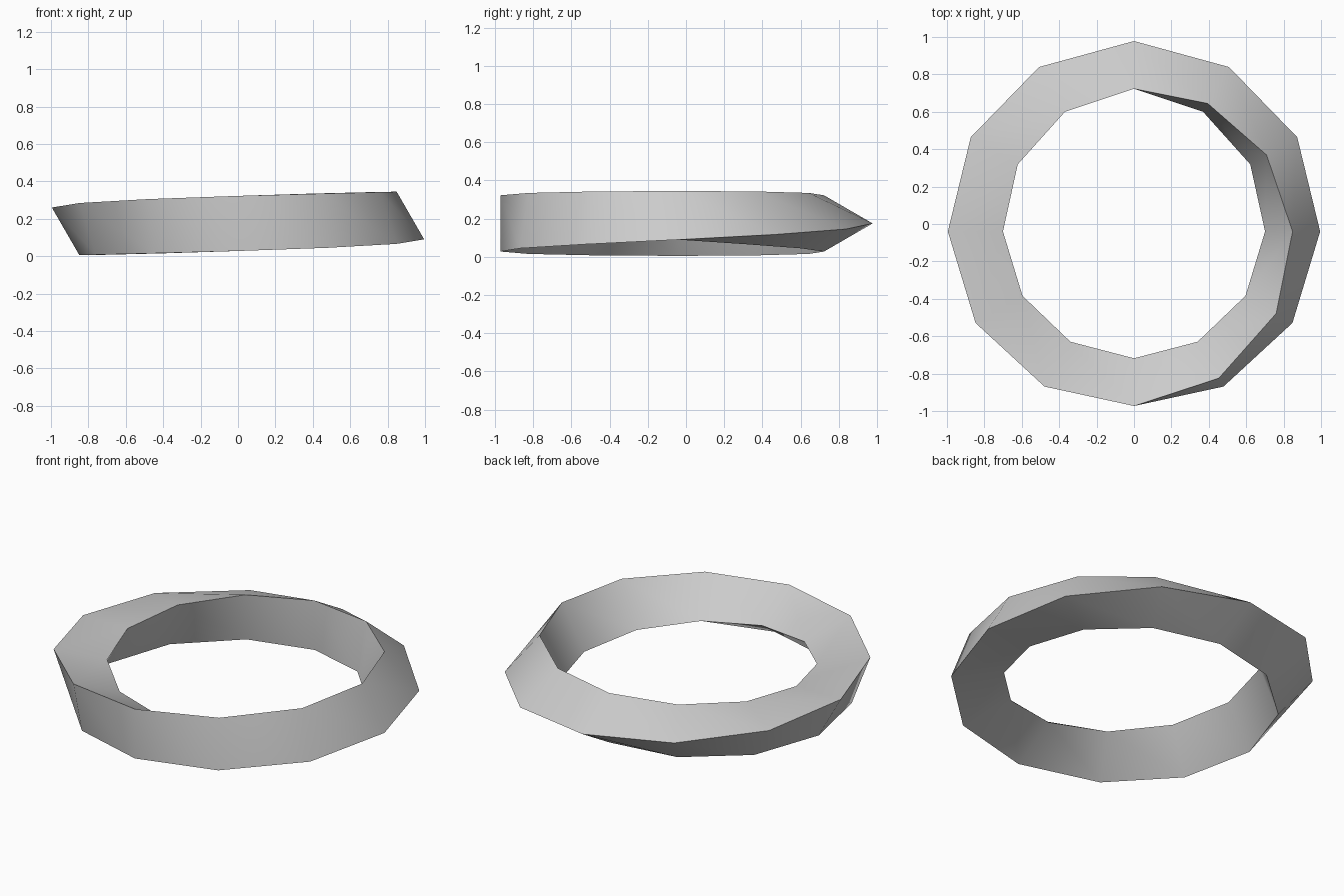
import bpy, bmesh
from math import cos, sin, radians, tau

old = bpy.data.objects.get("Cube")
if old:
    bpy.data.objects.remove(old)

SEGMENTS, SIDES = 12, 3
RING_RADIUS, TUBE_RADIUS = 0.848, 0.17
CENTRE_Y, CENTRE_Z = -0.04, 0.175

# Plain grey finish
grey = bpy.data.materials.new("grey")
grey.use_nodes = True
colour = (0.6, 0.6, 0.6, 1)
grey.diffuse_color = colour
grey.node_tree.nodes["Principled BSDF"].inputs["Base Color"].default_value = colour

# Triangular section swept round a circle, turning one third in a full lap
bm = bmesh.new()
rings = []
for i in range(SEGMENTS):
    lap = i / SEGMENTS
    ring = []
    for k in range(SIDES):
        turn = radians(90) + tau * (k + lap) / SIDES
        r = RING_RADIUS + TUBE_RADIUS * cos(turn)
        ring.append(bm.verts.new((r * cos(tau * lap),
                                  r * sin(tau * lap) + CENTRE_Y,
                                  CENTRE_Z + TUBE_RADIUS * sin(turn))))
    rings.append(ring)

# The closing ring is the first one shifted by a corner
rings.append(rings[0][1:] + rings[0][:1])

# Skin, split along the diagonal of each twisted strip
for a, b in zip(rings, rings[1:]):
    for k in range(SIDES):
        n = (k + 1) % SIDES
        bm.faces.new((a[k], b[k], a[n]))
        bm.faces.new((b[k], b[n], a[n]))
bmesh.ops.recalc_face_normals(bm, faces=bm.faces)

mesh = bpy.data.meshes.new("twisted_ring")
bm.to_mesh(mesh)
bm.free()
mesh.materials.append(grey)
ring_object = bpy.data.objects.new("twisted_ring", mesh)
bpy.context.collection.objects.link(ring_object)

# Smooth along the strips, crisp along the corners
bpy.context.view_layer.objects.active = ring_object
ring_object.select_set(True)
bpy.ops.object.shade_smooth_by_angle(angle=radians(40))
